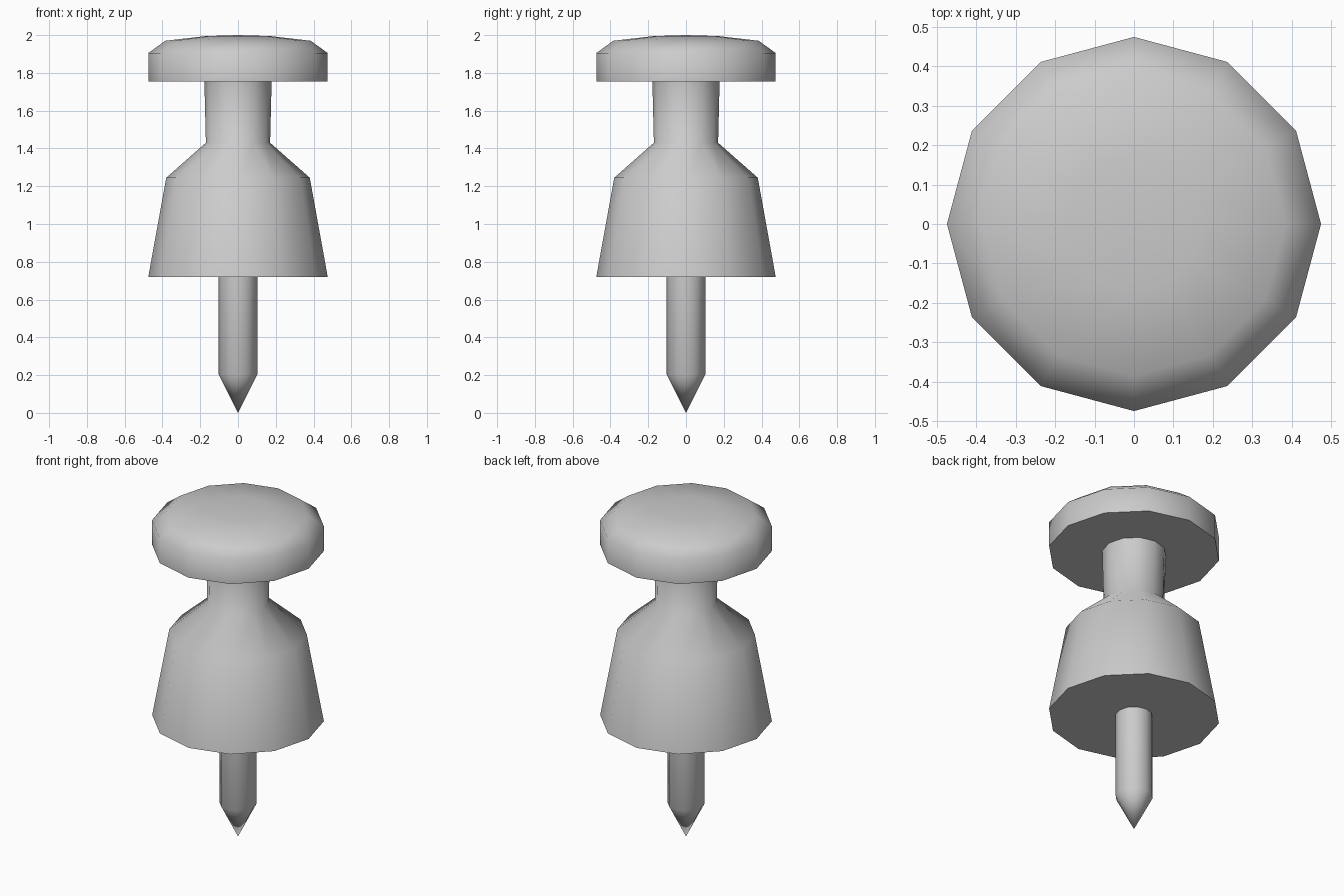
import bpy, bmesh, math

if "Cube" in bpy.data.objects:
    bpy.data.objects.remove(bpy.data.objects["Cube"])

SIDES = 12


def lathe(name, profile):
    """Spin an (r, z) profile around z; r = 0 becomes a single pole vertex."""
    bm = bmesh.new()
    rings = []
    for r, z in profile:
        if r == 0:
            rings.append([bm.verts.new((0, 0, z))] * SIDES)
        else:
            rings.append([bm.verts.new((r * math.cos(math.tau * i / SIDES),
                                        r * math.sin(math.tau * i / SIDES), z))
                          for i in range(SIDES)])
    for lo, hi in zip(rings, rings[1:]):
        for i in range(SIDES):
            j = (i + 1) % SIDES
            quad = [lo[i], lo[j], hi[j], hi[i]]
            bm.faces.new(list(dict.fromkeys(quad)))
    mesh = bpy.data.meshes.new(name)
    bm.to_mesh(mesh)
    bm.free()
    obj = bpy.data.objects.new(name, mesh)
    bpy.context.collection.objects.link(obj)
    bpy.ops.object.select_all(action='DESELECT')
    obj.select_set(True)
    bpy.context.view_layer.objects.active = obj
    bpy.ops.object.shade_smooth_by_angle(angle=math.radians(60))
    return obj


# Pointed metal pin, open where it enters the grip
lathe("pin_needle", [(0, 0), (0.103, 0.205), (0.103, 0.72)])

# Grip: flat base, tapered body, shoulder, neck and domed cap
lathe("pin_grip", [(0.103, 0.72), (0.475, 0.72), (0.38, 1.245),
                   (0.17, 1.43), (0.178, 1.755), (0.475, 1.755),
                   (0.475, 1.905), (0.385, 1.97), (0.17, 1.995), (0, 2.0)])
